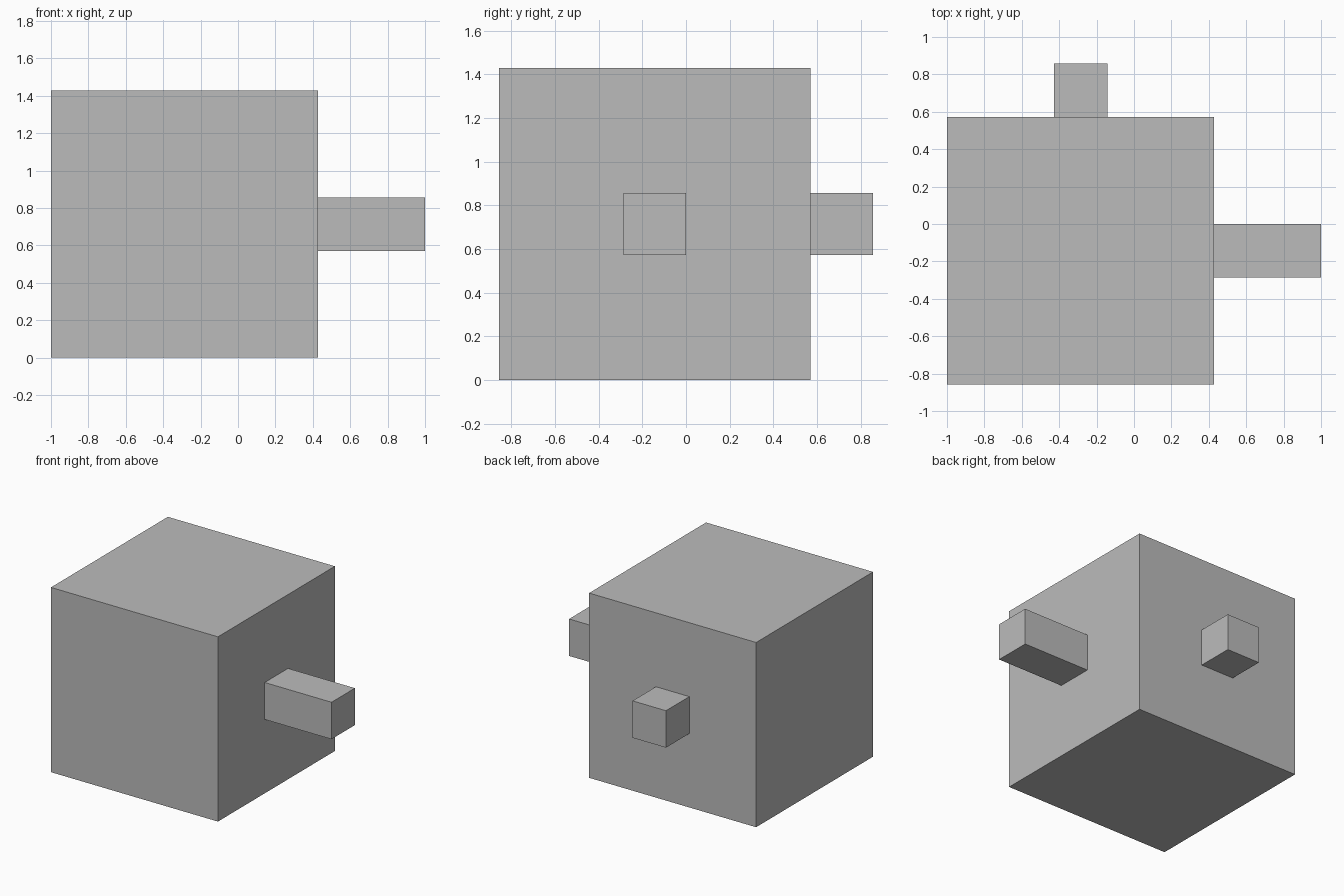
import bpy
from mathutils import Vector

old = bpy.data.objects.get("Cube")
if old:
    bpy.data.objects.remove(old, do_unlink=True)

UNIT = 1 / 7  # module that every part is sized by

grey = bpy.data.materials.new("plain grey")
grey.use_nodes = True
colour = (0.5, 0.5, 0.5, 1)
grey.diffuse_color = colour
grey.node_tree.nodes["Principled BSDF"].inputs["Base Color"].default_value = colour


def block(name, low, high):
    """Add a box between two corners given in modules."""
    low, high = Vector(low) * UNIT, Vector(high) * UNIT
    bpy.ops.mesh.primitive_cube_add(size=1, location=(low + high) / 2)
    obj = bpy.context.object
    obj.name = name
    obj.scale = high - low
    bpy.ops.object.transform_apply(location=False, rotation=False, scale=True)
    obj.data.materials.append(grey)
    return obj


# Main cube, with a long peg on its left and a short one on its back
block("body", (-7, -6, 0), (3, 4, 10))
block("side_peg", (3, -2, 4), (7, 0, 6))
block("back_peg", (-3, 4, 4), (-1, 6, 6))
